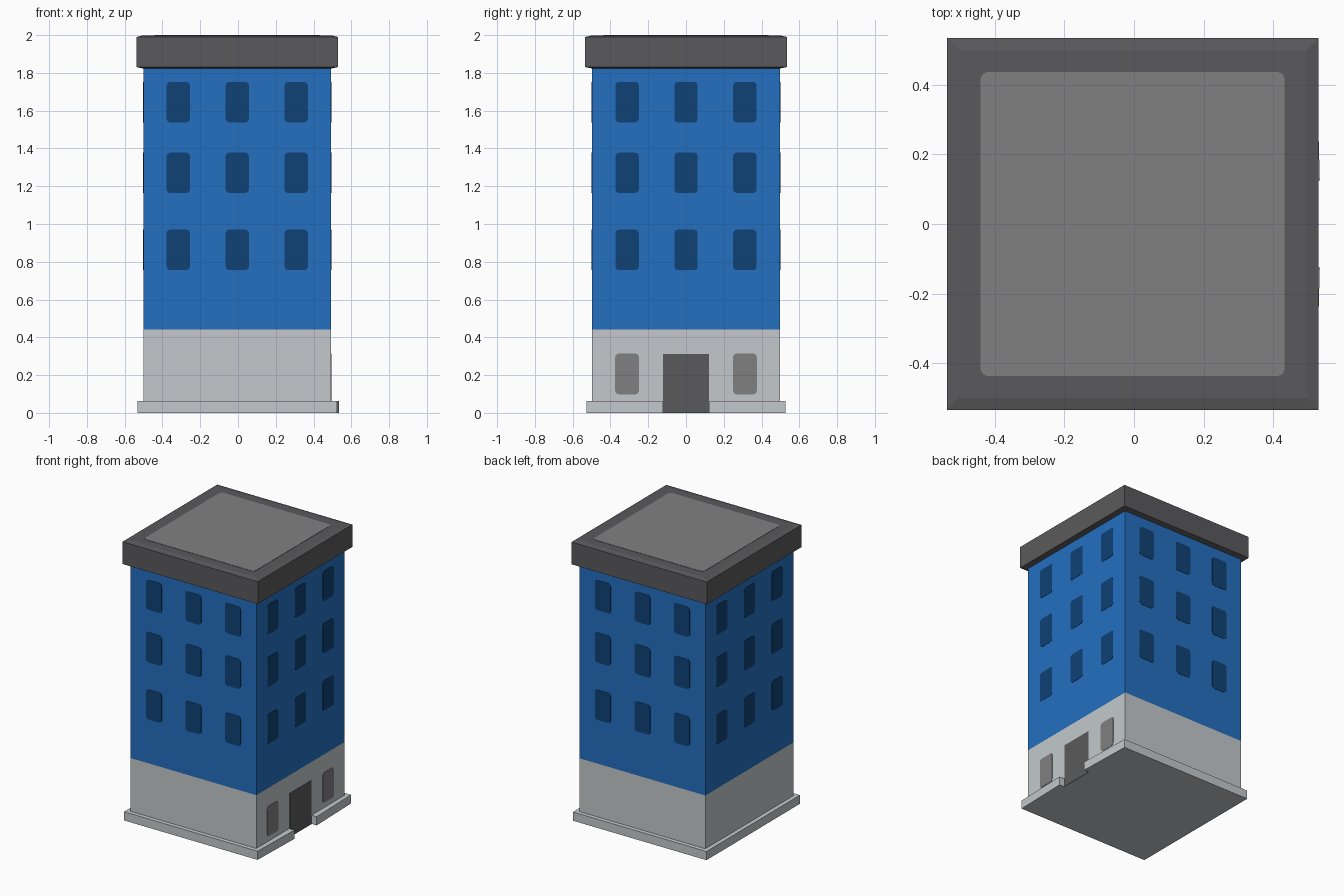
import bpy, bmesh, math
from mathutils import Matrix, Vector

if "Cube" in bpy.data.objects:
    bpy.data.objects.remove(bpy.data.objects["Cube"])

CX = -0.004          # the flared step on +x pushes the tower slightly to -x
HALF = 0.497         # half width of the tower walls


def material(name, rgb):
    lin = [(c / 255 / 12.92) if c / 255 < 0.04045 else ((c / 255 + 0.055) / 1.055) ** 2.4 for c in rgb]
    m = bpy.data.materials.new(name)
    m.diffuse_color = (*lin, 1)
    m.use_nodes = True
    m.node_tree.nodes["Principled BSDF"].inputs["Base Color"].default_value = m.diffuse_color
    return m


BLUE = material("wall blue", (36, 112, 192))
STONE = material("pale stone", (195, 201, 204))
DARK = material("dark grey", (90, 90, 92))
GREY = material("mid grey", (128, 128, 129))
NAVY = material("window navy", (14, 66, 118))


def finish(name, bm, *mats):
    bmesh.ops.recalc_face_normals(bm, faces=bm.faces)
    me = bpy.data.meshes.new(name)
    bm.to_mesh(me)
    bm.free()
    for m in mats:
        me.materials.append(m)
    ob = bpy.data.objects.new(name, me)
    bpy.context.collection.objects.link(ob)
    return ob


def square_loft(name, rings, *mats):
    """Stack of square rings (half width, height), capped at both ends."""
    bm = bmesh.new()
    loops = [[bm.verts.new((CX + sx * h, sy * h, z))
              for sx, sy in ((-1, -1), (1, -1), (1, 1), (-1, 1))] for h, z in rings]
    for a, b in zip(loops, loops[1:]):
        for i in range(4):
            j = (i + 1) % 4
            bm.faces.new((a[i], a[j], b[j], b[i]))
    bm.faces.new(loops[0][::-1])
    bm.faces.new(loops[-1])
    return finish(name, bm, *mats)


def prism(name, outline, z0, z1, mat, matrix=Matrix()):
    """Outline in xy extruded from z0 to z1, then placed by a matrix."""
    bm = bmesh.new()
    face = bm.faces.new([bm.verts.new((x, y, z0)) for x, y in outline])
    ext = bmesh.ops.extrude_face_region(bm, geom=[face])
    top = [v for v in ext["geom"] if isinstance(v, bmesh.types.BMVert)]
    bmesh.ops.translate(bm, verts=top, vec=(0, 0, z1 - z0))
    bm.transform(matrix)
    return finish(name, bm, mat)


def rounded(w, h, c, cx=0, cy=0):
    """Rectangle outline of half sizes w, h with small rounded corners."""
    pts = []
    for k, (sx, sy) in enumerate(((1, 1), (-1, 1), (-1, -1), (1, -1))):
        for t in (0, 45, 90):
            a = math.radians(90 * k + t)
            pts.append((cx + sx * (w - c) + c * math.cos(a), cy + sy * (h - c) + c * math.sin(a)))
    return pts


def wall_frame(angle):
    """Local x along the wall, y up, z outward; angle 0 is the front wall."""
    return (Matrix.Translation((CX, 0, 0)) @ Matrix.Rotation(angle, 4, 'Z')
            @ Matrix.Translation((0, -HALF, 0)) @ Matrix.Rotation(math.pi / 2, 4, 'X'))


# Tower walls: pale ground floor, blue above
walls = square_loft("tower_walls", [(HALF, 0.0), (HALF, 0.442), (HALF, 1.826)], STONE, BLUE)
for p in walls.data.polygons:
    p.material_index = int(p.center.z > 0.442)

# Plinth with a doorway gap and slight flare on the right side
half_plinth = [(CX - 0.527, -0.527), (CX + 0.527, -0.527), (0.534, -0.125), (CX + HALF - 0.002, -0.125)]
prism("plinth", half_plinth + [(x, -y) for x, y in reversed(half_plinth)], 0, 0.062, STONE)

# Roof slab with shallow sloped edges, and its inset panel
square_loft("roof_slab", [(HALF, 1.823), (0.534, 1.831), (0.534, 1.990), (0.500, 1.998)], DARK)
prism("roof_panel", rounded(0.437, 0.437, 0.02, CX), 1.996, 2.0, GREY)

# Upper windows on all four sides
for side, name in enumerate(("front", "right", "back", "left")):
    frame = wall_frame(side * math.pi / 2)
    for row, z in enumerate((0.863, 1.271, 1.645)):
        for col in (-1, 0, 1):
            prism(f"{name}_window_{row + 1}_{col + 2}", rounded(0.062, 0.107, 0.018, col * 0.312, z),
                  -0.002, 0.002, NAVY, frame)

# Entrance on the right side: door and two ground floor windows
frame = wall_frame(math.pi / 2)
prism("door", [(-0.123, 0), (0.123, 0), (0.123, 0.313), (-0.123, 0.313)], -0.002, 0.002, DARK, frame)
for s in (-1, 1):
    prism("ground_window", rounded(0.063, 0.108, 0.018, s * 0.312, 0.206), -0.002, 0.002, GREY, frame)
